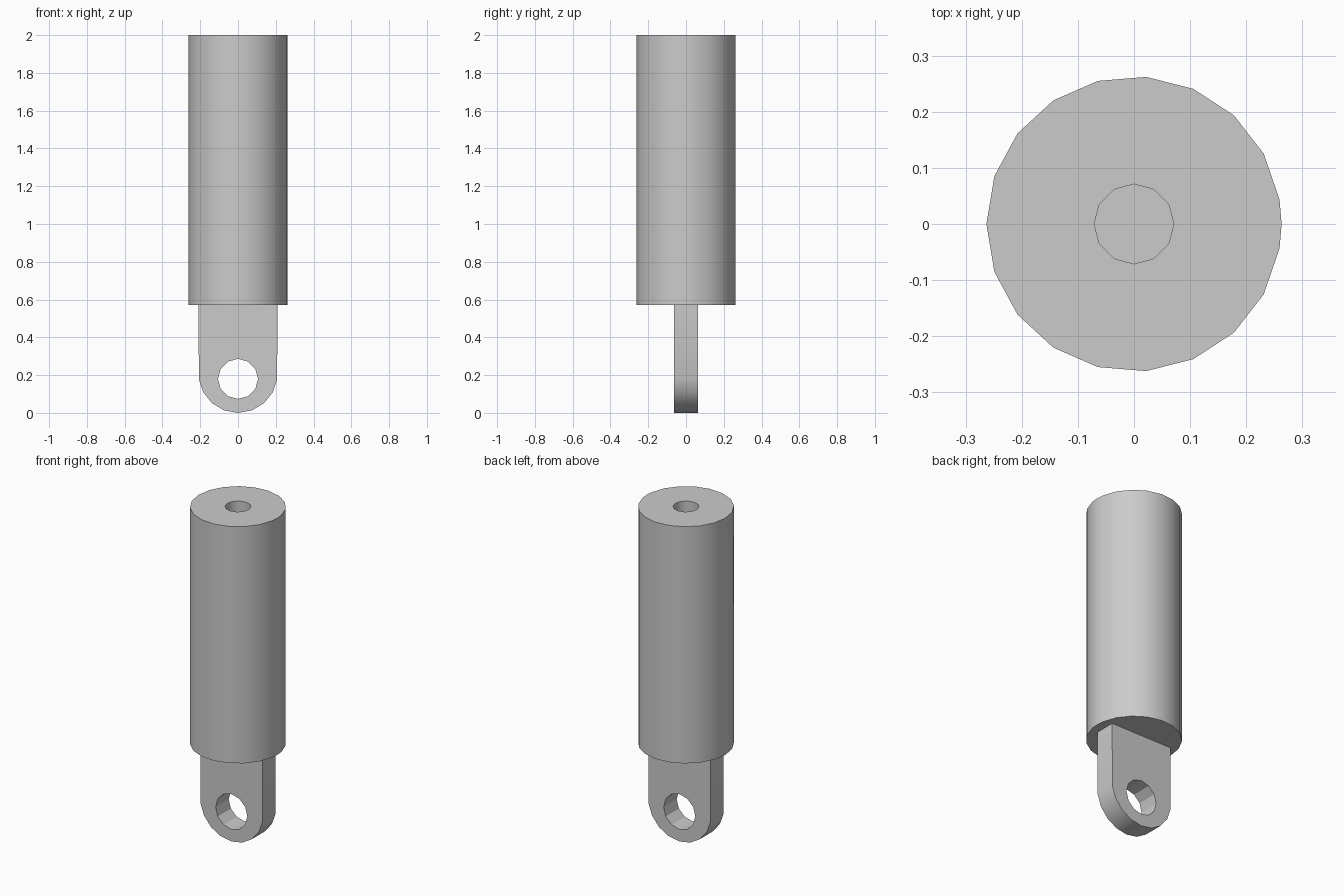
import bpy, bmesh
from math import sin, cos, pi, radians
from mathutils import Matrix

if "Cube" in bpy.data.objects:
    bpy.data.objects.remove(bpy.data.objects["Cube"], do_unlink=True)

grey = bpy.data.materials.new("plain grey")
grey.use_nodes = True
colour = (0.6, 0.6, 0.6, 1)
grey.diffuse_color = colour
grey.node_tree.nodes["Principled BSDF"].inputs["Base Color"].default_value = colour


def ring(radius, angles, centre=0):
    return [(radius * cos(a), centre + radius * sin(a)) for a in angles]


def prism(name, outline, low, high, upright=False):
    """Extrude a 2D outline along z, or along y when upright."""
    bm = bmesh.new()
    face = bm.faces.new([bm.verts.new((u, v, low)) for u, v in outline])
    top = bmesh.ops.extrude_face_region(bm, geom=[face])["geom"]
    bmesh.ops.translate(bm, vec=(0, 0, high - low),
                        verts=[g for g in top if isinstance(g, bmesh.types.BMVert)])
    if upright:
        bm.transform(Matrix.Rotation(pi / 2, 4, "X"))
    bmesh.ops.recalc_face_normals(bm, faces=bm.faces)
    mesh = bpy.data.meshes.new(name)
    bm.to_mesh(mesh)
    bm.free()
    mesh.materials.append(grey)
    obj = bpy.data.objects.new(name, mesh)
    bpy.context.collection.objects.link(obj)
    return obj


def bore(obj, cutter, smooth_angle):
    """Cut the hole, then smooth the shallow edges."""
    bpy.ops.object.select_all(action="DESELECT")
    bpy.context.view_layer.objects.active = obj
    obj.select_set(True)
    mod = obj.modifiers.new("bore", "BOOLEAN")
    mod.operation, mod.solver, mod.object = "DIFFERENCE", "EXACT", cutter
    bpy.ops.object.modifier_apply(modifier=mod.name)
    bpy.data.objects.remove(cutter, do_unlink=True)
    bpy.ops.object.shade_smooth_by_angle(angle=radians(smooth_angle))


twelve = [2 * pi * i / 12 for i in range(12)]

# Round body: nineteen even sides from -x, plus a seam point at +x
steps = [-pi + 2 * pi * i / 19 for i in range(19)]
body = prism("cylinder_body", ring(0.263, sorted(steps + [0])), 0.57, 2)
bore(body, prism("rod_hole", ring(0.071, twelve), 0.75, 2.1), 35)

# Flat mounting lug with a rounded lower end and an off-centre pin hole
start = radians(188.5)
arc = [start + radians(163) * i / 8 for i in range(9)]
lug_outline = [(0.208, 0.57), (-0.208, 0.57)] + ring(0.21, arc, 0.21)
lug = prism("mounting_lug", lug_outline, -0.0625, 0.0625, upright=True)
bore(lug, prism("pin_hole", ring(0.106, twelve, 0.18), -0.2, 0.2, upright=True), 25)
